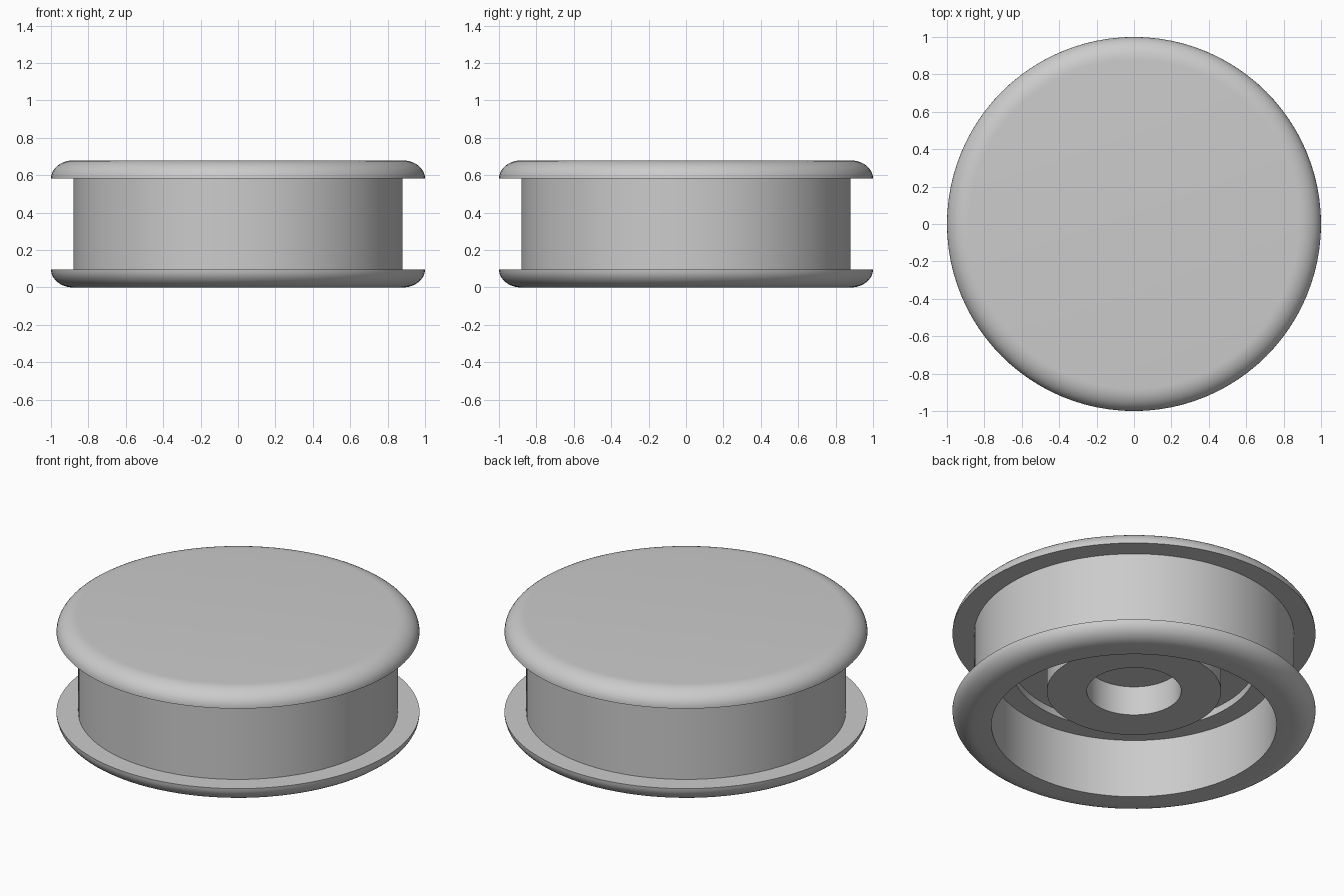
import bpy, bmesh, math

cube = bpy.data.objects.get("Cube")
if cube:
    bpy.data.objects.remove(cube, do_unlink=True)

SEGMENTS = 96
TOP, RIM, WALL = 0.68, 0.097, 0.88     # height, flange thickness, groove radius

grey = bpy.data.materials.new("plain grey")
grey.use_nodes = True
colour = (0.6, 0.6, 0.6, 1)
grey.diffuse_color = colour
grey.node_tree.nodes["Principled BSDF"].inputs["Base Color"].default_value = colour


def rounded_edge(steps=10):
    """Quarter-round of a flange: (radius, depth from the outer flat face)."""
    angles = [math.pi / 2 * i / steps for i in range(steps + 1)]
    return [(WALL + (1 - WALL) * math.sin(a), RIM * (1 - math.cos(a))) for a in angles]


def lathe(name, profile):
    """Revolve a radius/height profile about the z axis."""
    bm = bmesh.new()
    verts = [bm.verts.new((r, 0, z)) for r, z in profile]
    edges = [bm.edges.new(pair) for pair in zip(verts, verts[1:])]
    bmesh.ops.spin(bm, geom=verts + edges, cent=(0, 0, 0), axis=(0, 0, 1),
                   angle=math.tau, steps=SEGMENTS)
    bmesh.ops.remove_doubles(bm, verts=bm.verts, dist=0.0001)
    bmesh.ops.recalc_face_normals(bm, faces=bm.faces)
    mesh = bpy.data.meshes.new(name)
    bm.to_mesh(mesh)
    bm.free()
    mesh.materials.append(grey)
    obj = bpy.data.objects.new(name, mesh)
    bpy.context.collection.objects.link(obj)
    bpy.ops.object.select_all(action="DESELECT")
    obj.select_set(True)
    bpy.context.view_layer.objects.active = obj
    bpy.ops.object.shade_smooth_by_angle(angle=math.radians(30))
    return obj


# Flat top with its rounded flange
upper_flange = [(0, TOP)] + [(r, TOP - d) for r, d in rounded_edge()]

# Outer groove wall between the flanges
groove = [(WALL, TOP - RIM), (WALL, RIM)]

# Lower flange, from its rim to the flat underside
lower_flange = [(r, d) for r, d in reversed(rounded_edge())]

# Open underside: wide recess, ledge and ring channel
recess = [(0.785, 0), (0.785, 0.357), (0.67, 0.357), (0.67, 0.4)]

# Central hub with a blind hole
hub = [(0.48, 0.4), (0.48, 0.217), (0.26, 0.217), (0.26, 0.395), (0, 0.395)]

lathe("spool_plug", upper_flange + groove + lower_flange + recess + hub)
